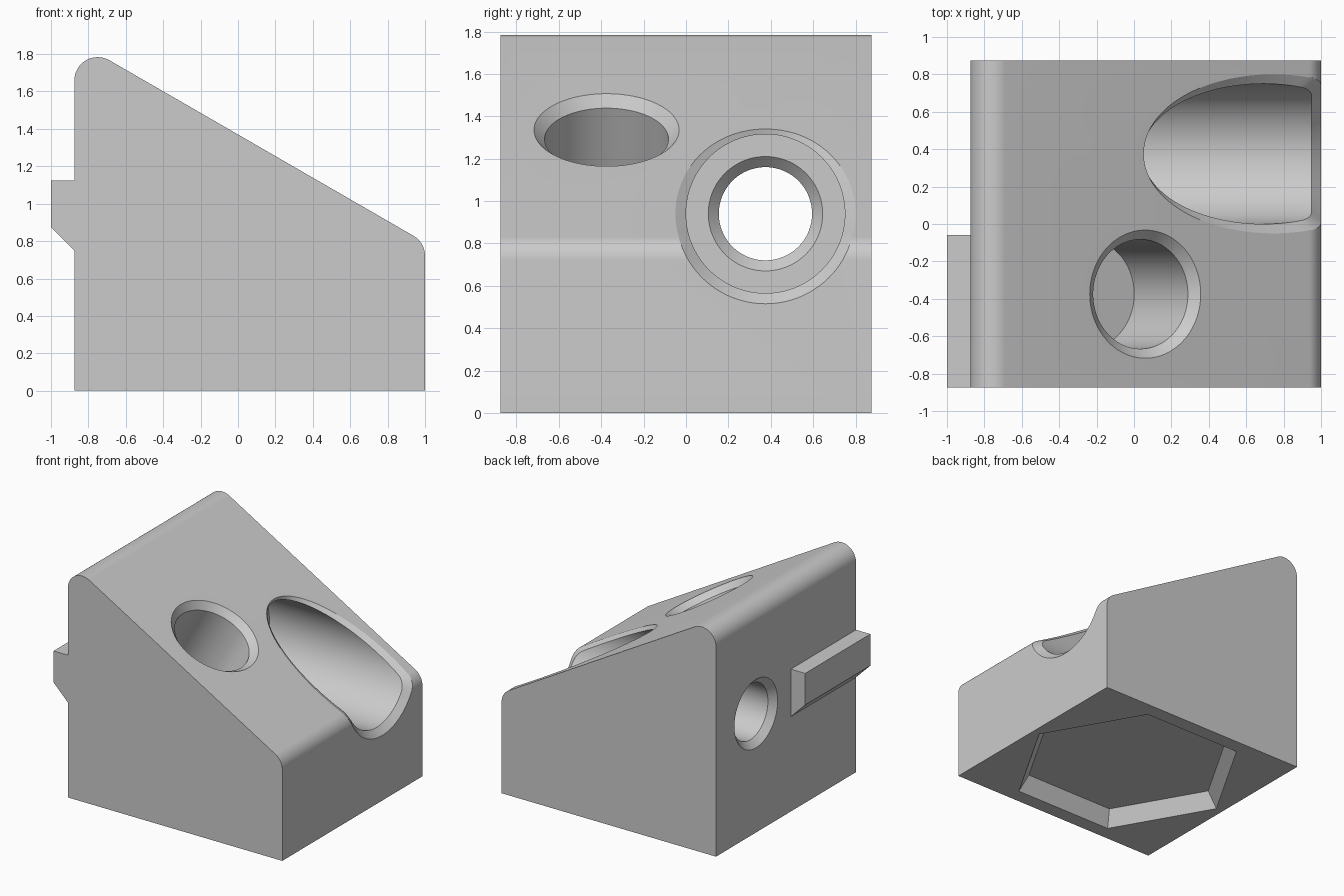
import bpy, bmesh
from math import sin, cos, pi, sqrt, radians
from mathutils import Vector

if "Cube" in bpy.data.objects:
    bpy.data.objects.remove(bpy.data.objects["Cube"], do_unlink=True)

grey = bpy.data.materials.new("light grey plastic")
grey.use_nodes = True
grey.diffuse_color = (0.6, 0.6, 0.6, 1)
grey.node_tree.nodes["Principled BSDF"].inputs["Base Color"].default_value = (0.6, 0.6, 0.6, 1)

SEG = 128
HALF = 0.875        # half depth, also the back wall and hexagon radius
R = 0.125           # rounding of the two upper edges
TAN = sqrt(1 / 3)   # slope of the top face
APEX = 1.37         # height of the slope at x = 0
CH = 0.05           # chamfer size


def loft(name, rings):
    """Closed solid through a list of rings with equal point counts."""
    bm = bmesh.new()
    loops = [[bm.verts.new(p) for p in ring] for ring in rings]
    n = len(loops[0])
    for a, b in zip(loops, loops[1:]):
        for i in range(n):
            j = (i + 1) % n
            bm.faces.new((a[i], a[j], b[j], b[i]))
    bm.faces.new(loops[0])
    bm.faces.new(loops[-1])
    bmesh.ops.recalc_face_normals(bm, faces=bm.faces)
    mesh = bpy.data.meshes.new(name)
    bm.to_mesh(mesh)
    bm.free()
    mesh.materials.append(grey)
    obj = bpy.data.objects.new(name, mesh)
    bpy.context.collection.objects.link(obj)
    return obj


def prism(name, profile, y0, y1):
    return loft(name, [[(x, y, z) for x, z in profile] for y in (y0, y1)])


def lathe(name, origin, axis, steps, sides=SEG):
    """Solid of revolution; steps are (distance along axis, radius)."""
    origin, axis = Vector(origin), Vector(axis).normalized()
    v = Vector((0, 1, 0)) if abs(axis.y) < 0.9 else Vector((1, 0, 0))
    if abs(axis.z) > 0.99:
        v = Vector((1, 0, 0))
    w = axis.cross(v)
    turns = [2 * pi * i / sides for i in range(sides)]
    return loft(name, [[origin + axis * d + r * (v * cos(t) + w * sin(t)) for t in turns]
                       for d, r in steps])


def combine(target, other, operation):
    mod = target.modifiers.new(operation.lower(), "BOOLEAN")
    mod.operation, mod.solver, mod.object = operation, "EXACT", other
    bpy.context.view_layer.objects.active = target
    bpy.ops.object.modifier_apply(modifier=mod.name)
    bpy.data.objects.remove(other, do_unlink=True)


def arc(cx, cz, a0, a1, n=16):
    return [(cx + R * cos(radians(a0 + (a1 - a0) * i / n)),
             cz + R * sin(radians(a0 + (a1 - a0) * i / n))) for i in range(n + 1)]


# Wedge body with rounded upper edges
def fillet_height(x):
    return APEX - TAN * x - R / cos(pi / 6)


nose_x, nose_z = 1 - R, fillet_height(1 - R)
peak_x = R - HALF
profile = [(-HALF, 0), (1, 0)] + arc(nose_x, nose_z, 0, 60) \
    + arc(peak_x, fillet_height(peak_x), 60, 180)
body = prism("wedge_body", profile, -HALF, HALF)

# Locating tab on the back wall
tab = prism("back_tab", [(-0.8, 0.75), (-HALF, 0.75), (-1, 0.875), (-1, 1.125), (-0.8, 1.125)],
            -HALF, -0.06)
combine(body, tab, "UNION")


# Counterbore with a chamfer that follows the slope, rounding and end wall
def outer_surface(z):
    """Surface x at height z, and the steepness of the surface there."""
    if z <= nose_z:
        return 1, 1
    if z < nose_z + R * sin(pi / 3):
        s = (z - nose_z) / R
        return nose_x + R * sqrt(1 - s * s), sqrt(1 - s * s)
    return (APEX - z) / TAN, 0.5


BORE_Y, BORE_Z, BORE_R, FLOOR = 0.375, 0.94, 0.375, -0.25
floor_ring, inner_ring, rim_ring, far_ring = [], [], [], []
for i in range(SEG):
    c, s = cos(2 * pi * i / SEG), sin(2 * pi * i / SEG)
    y, z = BORE_Y + BORE_R * c, BORE_Z + BORE_R * s
    x, steep = outer_surface(z)
    n = sqrt(c * c + (steep * s) ** 2)
    y2, z2 = y + CH * c / n, z + CH * steep * steep * s / n
    inner = Vector((x - CH, y, z))
    rim = inner.lerp(Vector((outer_surface(z2)[0], y2, z2)), 1.03)
    floor_ring.append((FLOOR, y, z))
    inner_ring.append(inner)
    rim_ring.append(rim)
    far_ring.append((1.4, rim.y, rim.z))
combine(body, loft("counterbore_cutter", [floor_ring, inner_ring, rim_ring, far_ring]), "DIFFERENCE")

# Through hole, chamfered at both ends
HOLE = 0.22
combine(body, lathe("through_hole_cutter", (0, BORE_Y, BORE_Z), (1, 0, 0), [
    (-HALF - CH, HOLE + 2 * CH), (-HALF + CH, HOLE), (FLOOR - CH, HOLE),
    (FLOOR + 0.02, HOLE + CH + 0.02)]), "DIFFERENCE")

# Blind hole square to the slope
PIN = 0.2925
combine(body, lathe("blind_hole_cutter", (0.06, -0.375, APEX - TAN * 0.06), (0.5, 0, cos(pi / 6)), [
    (-0.625, PIN), (-CH, PIN), (CH, PIN + 2 * CH)]), "DIFFERENCE")

# Shallow hexagonal recess with tapered walls underneath
combine(body, lathe("hexagon_recess_cutter", (0.0625, 0, 0), (0, 0, 1), [
    (-0.125, HALF + 0.08), (0.125, HALF - 0.08)], 6), "DIFFERENCE")

# Smooth curved walls, crisp edges
bpy.ops.object.select_all(action="DESELECT")
body.select_set(True)
bpy.context.view_layer.objects.active = body
bpy.ops.object.shade_smooth_by_angle(angle=radians(20))
